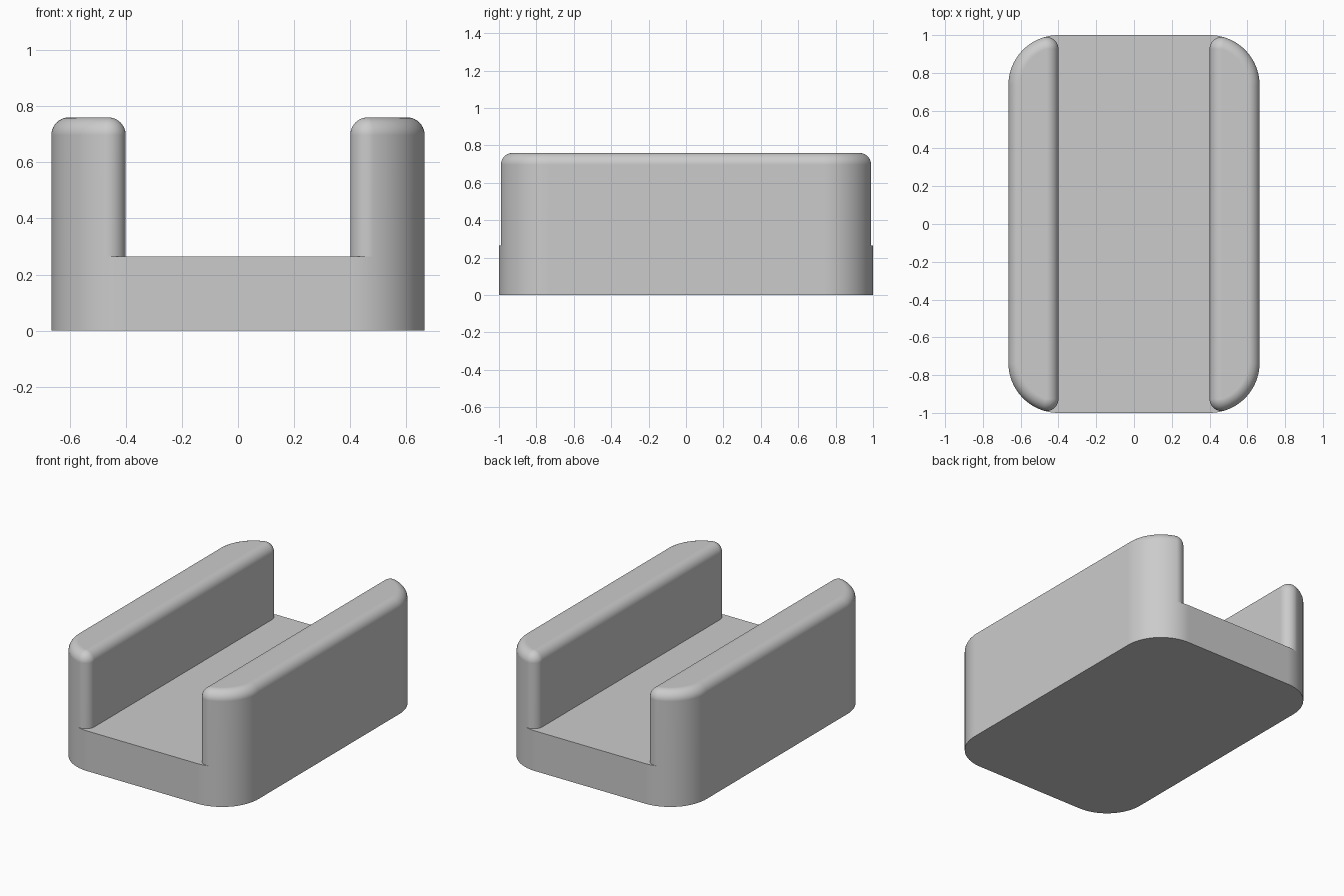
import bpy, bmesh
from math import sin, cos, acos, pi

cube = bpy.data.objects.get("Cube")
if cube:
    bpy.data.objects.remove(cube)

HALF_X, HALF_Y = 0.665, 1.0     # base footprint
WALL_X = 0.4                    # inner face of the side walls
CORNER = HALF_X - WALL_X        # large corner radius
FILLET = 0.063                  # small rounding on the walls
FLOOR, TOP = 0.265, 0.76
CY = HALF_Y - CORNER            # large corner centre
TANGENT = acos(FILLET / (CORNER - FILLET))
IY = CY + (CORNER - FILLET) * sin(TANGENT)   # small corner centre


def arc(cx, cy, r, a, b, n):
    return [(cx + r * cos(a + (b - a) * i / n), cy + r * sin(a + (b - a) * i / n))
            for i in range(n + 1)]


def outer_side(d=0):
    r = CORNER - d
    return arc(WALL_X, -CY, r, -TANGENT, 0, 16) + arc(WALL_X, CY, r, 0, TANGENT, 16)


def inner_side(d=0):
    cx, r = WALL_X + FILLET, FILLET - d
    return (arc(cx, IY, r, TANGENT, pi, 12)
            + arc(cx, -IY, r, pi, 2 * pi - TANGENT, 12))


# Short stretches of the large corners that run past the wall ends
back_lip = arc(WALL_X, CY, CORNER, TANGENT, pi / 2, 4)
front_lip = arc(WALL_X, -CY, CORNER, -pi / 2, -TANGENT, 4)

bm = bmesh.new()


def ring(points, z):
    return [bm.verts.new((x, y, z)) for x, y in points]


def bridge(a, b):
    for i in range(len(a)):
        j = (i + 1) % len(a)
        bm.faces.new((a[i], a[j], b[j], b[i]))


def turned(points):
    return points + [(-x, -y) for x, y in points]


# Base slab: sides, underside and floor between the walls
rim = turned(front_lip[:-1] + outer_side() + back_lip[1:])
low, high = ring(rim, 0), ring(rim, FLOOR)
bridge(low, high)
bm.faces.new(low[::-1])
inner_edge = inner_side()[::-1]
floor = turned(front_lip[:-1] + inner_edge + back_lip[1:])
bm.faces.new(ring(floor, FLOOR))

# Side walls with rounded top edges
STEPS = 10
levels = [(0, FLOOR)] + [
    (FILLET * (1 - cos(pi / 2 * k / STEPS)),
     TOP - FILLET + FILLET * sin(pi / 2 * k / STEPS)) for k in range(STEPS + 1)]
for side in (1, -1):
    rings = []
    for inset, z in levels:
        outline = outer_side(inset) + inner_side(inset)
        rings.append(ring([(side * x, side * y) for x, y in outline], z))
    for a, b in zip(rings, rings[1:]):
        bridge(a, b)
    bm.faces.new(rings[-1])

bmesh.ops.remove_doubles(bm, verts=bm.verts[:], dist=0.0001)
bmesh.ops.recalc_face_normals(bm, faces=bm.faces[:])
mesh = bpy.data.meshes.new("channel_block")
bm.to_mesh(mesh)
bm.free()
block = bpy.data.objects.new("channel_block", mesh)
bpy.context.collection.objects.link(block)

# Plain grey finish
grey = bpy.data.materials.new("plain_grey")
grey.use_nodes = True
colour = (0.6, 0.6, 0.6, 1)
grey.diffuse_color = colour
grey.node_tree.nodes["Principled BSDF"].inputs["Base Color"].default_value = colour
mesh.materials.append(grey)

# Smooth shading with crisp edges
bpy.ops.object.select_all(action='DESELECT')
block.select_set(True)
bpy.context.view_layer.objects.active = block
bpy.ops.object.shade_smooth_by_angle(angle=pi / 6)
weighted = block.modifiers.new("even_shading", 'WEIGHTED_NORMAL')
weighted.keep_sharp = True
